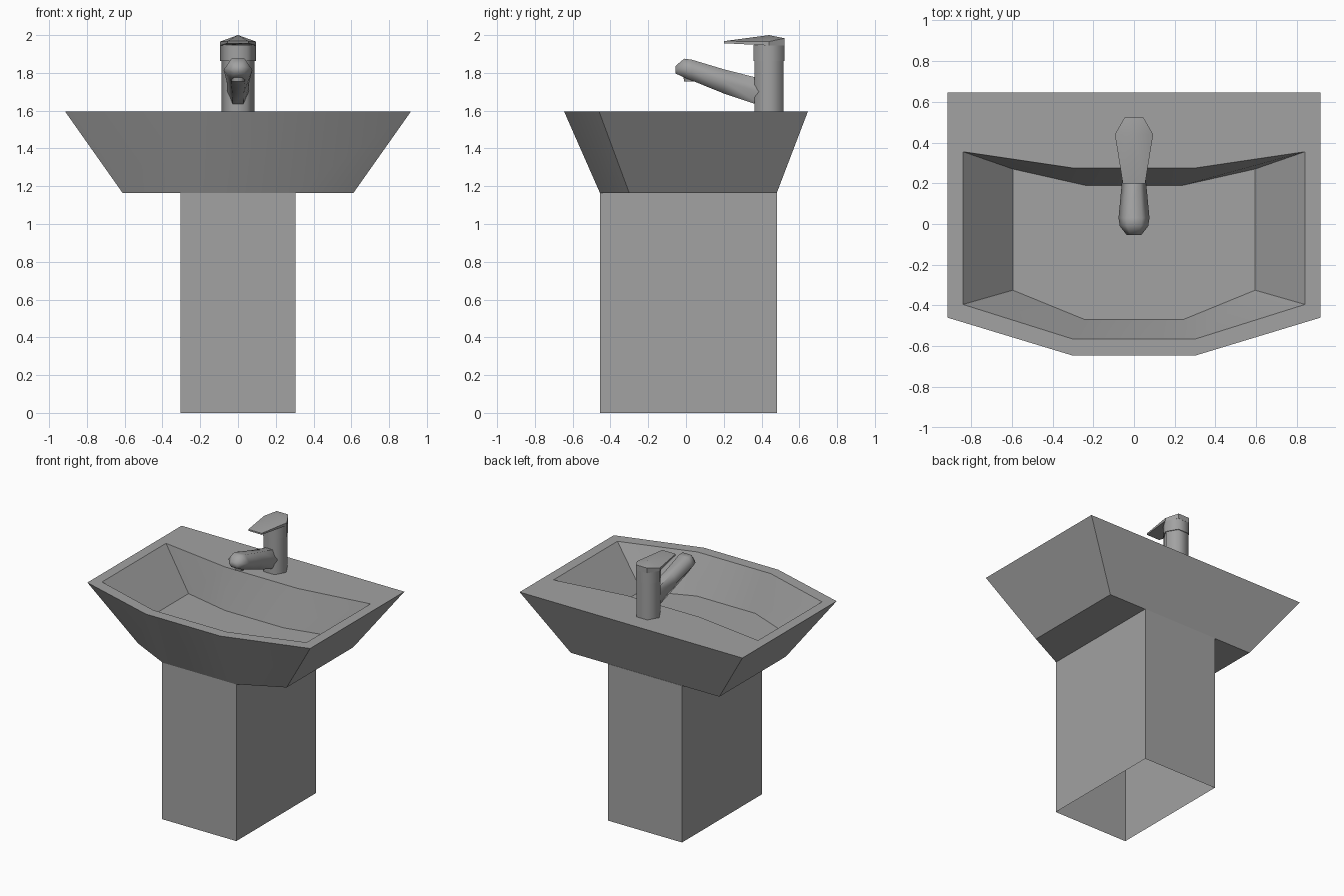
import bpy
import bmesh
from math import cos, sin, pi, radians

cube = bpy.data.objects.get("Cube")
if cube:
    bpy.data.objects.remove(cube)

grey = bpy.data.materials.new("ceramic grey")
grey.use_nodes = True
colour = (0.36, 0.36, 0.36, 1)
grey.diffuse_color = colour
grey.node_tree.nodes["Principled BSDF"].inputs["Base Color"].default_value = colour


def finish(name, bm, angle, fix_normals=True):
    if fix_normals:
        bmesh.ops.recalc_face_normals(bm, faces=bm.faces)
    mesh = bpy.data.meshes.new(name)
    bm.to_mesh(mesh)
    bm.free()
    mesh.materials.append(grey)
    ob = bpy.data.objects.new(name, mesh)
    bpy.context.collection.objects.link(ob)
    bpy.ops.object.select_all(action='DESELECT')
    ob.select_set(True)
    bpy.context.view_layer.objects.active = ob
    bpy.ops.object.shade_smooth_by_angle(angle=radians(angle))
    return ob


def loft(bm, rings, cap_start=True, cap_end=True):
    """Skin closed rings of equal length; return the vertex rings."""
    loops = [[bm.verts.new(p) for p in ring] for ring in rings]
    for a, b in zip(loops, loops[1:]):
        for i in range(len(a)):
            j = (i + 1) % len(a)
            bm.faces.new((a[i], a[j], b[j], b[i]))
    if cap_start:
        bm.faces.new(loops[0][::-1])
    if cap_end:
        bm.faces.new(loops[-1])
    return loops


def mirrored(half, z):
    """Close a half outline, listed from front to back, across x = 0."""
    return [(x, y, z) for x, y in half] + [(-x, y, z) for x, y in reversed(half)]


def hexagon(r, z, y=0.44):
    return [(r * cos(i * pi / 3), y + r * sin(i * pi / 3), z) for i in range(6)]


# Basin: outer shell, flat rim and sunken bowl in one skin
under = [(0.3, -0.455), (0.61, -0.30), (0.61, 0.48), (0.3, 0.48)]
outer = [(0.305, -0.645), (0.915, -0.46), (0.915, 0.645), (0.305, 0.645)]
rim = [(0.30, -0.565), (0.84, -0.395), (0.84, 0.355), (0.30, 0.275)]
floor = [(0.24, -0.47), (0.595, -0.325), (0.595, 0.27), (0.24, 0.19)]
bm = bmesh.new()
loft(bm, [mirrored(under, 1.163), mirrored(outer, 1.595),
          mirrored(rim, 1.595), mirrored(floor, 1.32)])
finish("basin", bm, 30)

# Pedestal: box sleeve, open underneath
bm = bmesh.new()
side = [(0.305, -0.455), (0.305, 0.482)]
loft(bm, [mirrored(side, 0), mirrored(side, 1.163)], cap_start=False)
finish("pedestal", bm, 30)

# Tap body: hexagonal column with a wider collar
bm = bmesh.new()
loft(bm, [hexagon(0.088, 1.59), hexagon(0.088, 1.865)])
loft(bm, [hexagon(0.094, 1.862), hexagon(0.094, 1.948)])
finish("tap_body", bm, 65)

# Spout: tapered hexagonal tube rising forwards to a rounded tip
bm = bmesh.new()
sections = [(0.42, 1.69, 0.056, 0.073), (0.20, 1.755, 0.06, 0.064),
            (0.03, 1.815, 0.076, 0.055), (-0.01, 1.825, 0.07, 0.05),
            (-0.055, 1.817, 0.035, 0.02)]
loft(bm, [[(w * cos(i * pi / 3), y, z + h * sin(i * pi / 3) / sin(pi / 3))
           for i in range(6)] for y, z, w, h in sections])
finish("spout", bm, 65)

# Nozzle under the spout tip
bm = bmesh.new()
loft(bm, [hexagon(0.035, 1.755, 0.02), hexagon(0.04, 1.79, 0.02)])
finish("nozzle", bm, 65)

# Lever handle: flat hexagonal plate stretched forwards, with a ridged top
plan = [(0.055, 0.20), (0.094, 0.44), (0.047, 0.522)]
bm = bmesh.new()
bottom = mirrored(plan, 1.945)
top = [(x, y, 1.968 if y < 0.3 else 2.0 - 0.36 * abs(x)) for x, y, z in bottom]
bottom = [(x, y, 1.957 if y < 0.3 else z) for x, y, z in bottom]
loops = loft(bm, [bottom, top], cap_end=False)
peak = bm.verts.new((0, 0.44, 2.0))
for a, b in zip(loops[1], loops[1][1:] + loops[1][:1]):
    bm.faces.new((a, b, peak))
finish("lever", bm, 30)
